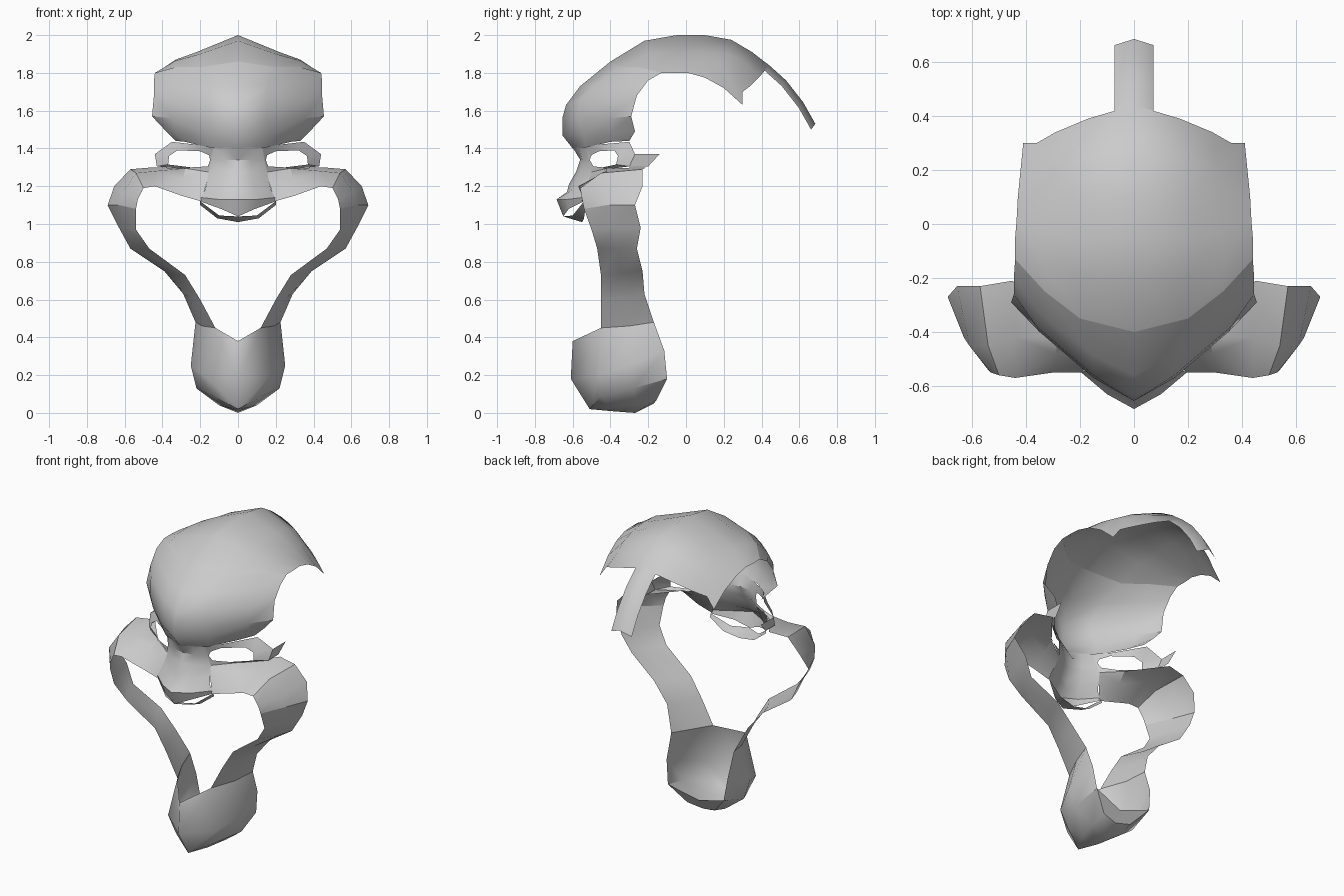
import bpy, bmesh, math


def loft(name, rows, closed=False):
    """Skin a sheet across rows of points (right half) and mirror it."""
    bm = bmesh.new()
    grid = [[bm.verts.new(p) for p in row] for row in rows]
    if closed:
        grid.append(grid[0])
    for a, b in zip(grid, grid[1:]):
        for i in range(len(a) - 1):
            bm.faces.new((a[i], a[i + 1], b[i + 1], b[i]))
    bmesh.ops.remove_doubles(bm, verts=bm.verts[:], dist=0.0005)
    me = bpy.data.meshes.new(name)
    bm.to_mesh(me)
    bm.free()
    ob = bpy.data.objects.new(name, me)
    bpy.context.collection.objects.link(ob)
    bpy.ops.object.select_all(action='DESELECT')
    ob.select_set(True)
    bpy.context.view_layer.objects.active = ob
    bpy.ops.object.shade_smooth_by_angle(angle=math.radians(35))
    mod = ob.modifiers.new("mirror", 'MIRROR')
    mod.use_clip = True
    return ob


# Forehead: brow underside up to the start of the cap
cap_front = [(0, -.40, 1.86), (.2, -.35, 1.83), (.33, -.25, 1.83), (.44, -.13, 1.80)]
loft("forehead", [
    [(0, -.60, 1.40), (.15, -.53, 1.405), (.28, -.40, 1.435), (.33, -.30, 1.44)],
    [(0, -.655, 1.47), (.17, -.54, 1.47), (.33, -.40, 1.48), (.38, -.27, 1.49)],
    [(0, -.655, 1.56), (.15, -.57, 1.56), (.35, -.40, 1.56), (.455, -.29, 1.57)],
    [(0, -.635, 1.63), (.15, -.56, 1.66), (.36, -.38, 1.66), (.445, -.26, 1.68)],
    [(0, -.56, 1.73), (.16, -.48, 1.74), (.35, -.33, 1.75), (.445, -.20, 1.76)],
    cap_front])

# Cap: ridged dome sweeping to the back
loft("skull_cap", [
    cap_front,
    [(0, -.22, 1.97), (.2, -.20, 1.90), (.33, -.16, 1.865), (.44, -.05, 1.80)],
    [(0, -.05, 2.0), (.22, -.05, 1.91), (.33, -.03, 1.87), (.435, .01, 1.80)],
    [(0, .10, 2.0), (.22, .10, 1.91), (.32, .10, 1.86), (.43, .10, 1.775)],
    [(0, .24, 1.975), (.2, .22, 1.90), (.31, .20, 1.84), (.42, .20, 1.72)],
    [(0, .35, 1.91), (.19, .31, 1.86), (.30, .27, 1.80), (.41, .30, 1.63)],
    [(0, .44, 1.84), (.17, .39, 1.78), (.29, .34, 1.73), (.36, .30, 1.70)]])

# Narrow strip hanging behind the cap
loft("back_strip", [[(0, y, z), (.073, y - .023, z - .03)] for y, z in
                    [(.43, 1.85), (.53, 1.76), (.62, 1.645), (.685, 1.53)]])

# Nose and bridge, from the tip up to the brow
loft("nose_bridge", [
    [(0, -.65, 1.04), (.09, -.62, 1.08), (.2, -.54, 1.12)],
    [(0, -.685, 1.13), (.1, -.63, 1.13), (.195, -.55, 1.14)],
    [(0, -.63, 1.17), (.09, -.61, 1.175), (.175, -.54, 1.18)],
    [(0, -.62, 1.21), (.08, -.59, 1.21), (.165, -.52, 1.22)],
    [(0, -.58, 1.28), (.07, -.56, 1.28), (.155, -.50, 1.275)],
    [(0, -.56, 1.34), (.07, -.55, 1.34), (.14, -.515, 1.34)],
    [(0, -.60, 1.405), (.07, -.57, 1.405), (.13, -.53, 1.405)]])
loft("nose_rim", [
    [(0, -.55, 1.01), (.11, -.54, 1.03), (.2, -.53, 1.10)],
    [(0, -.65, 1.04), (.1, -.60, 1.045), (.2, -.54, 1.12)]])

# Eye surround (inner and outer edge) and the temple point behind it
loft("eye_surround", [
    [(.147, -.51, 1.34), (.14, -.515, 1.34)],
    [(.16, -.49, 1.305), (.155, -.50, 1.275)],
    [(.25, -.44, 1.30), (.27, -.42, 1.29)],
    [(.37, -.37, 1.315), (.43, -.30, 1.305)],
    [(.365, -.36, 1.36), (.44, -.27, 1.37)],
    [(.32, -.38, 1.39), (.35, -.30, 1.435)],
    [(.2, -.46, 1.385), (.22, -.47, 1.42)],
    [(.155, -.50, 1.365), (.13, -.53, 1.405)]], closed=True)
loft("temple_point", [
    [(.43, -.30, 1.305), (.44, -.27, 1.37)],
    [(.43, -.20, 1.305), (.44, -.14, 1.37)]])

# Cheek: from the nose out to the widest point (back, middle, front edge)
cheek_end = [(.69, -.27, 1.10), (.63, -.42, 1.10), (.54, -.54, 1.08)]
loft("cheek", [
    [(.155, -.50, 1.275), (.165, -.52, 1.22), (.195, -.55, 1.12)],
    [(.28, -.42, 1.295), (.29, -.48, 1.24), (.30, -.55, 1.15)],
    [(.45, -.21, 1.30), (.44, -.42, 1.28), (.44, -.57, 1.20)],
    [(.57, -.23, 1.29), (.54, -.45, 1.27), (.50, -.56, 1.19)],
    [(.655, -.23, 1.20), (.61, -.45, 1.17), (.53, -.55, 1.13)],
    cheek_end])

# Jaw arm: curving down and inward to the chin
arm_end = [(.225, -.17, .48), (.19, -.30, .46), (.12, -.45, .45)]
loft("jaw_arm", [
    cheek_end,
    [(.63, -.24, .98), (.59, -.37, .98), (.54, -.50, .97)],
    [(.57, -.26, .87), (.54, -.36, .87), (.47, -.47, .87)],
    [(.39, -.23, .75), (.35, -.34, .74), (.28, -.45, .73)],
    [(.29, -.22, .63), (.26, -.33, .61), (.20, -.45, .60)],
    arm_end])

# Chin: faceted scoop, from the keel up to the rim
loft("chin", [
    [(0, -.51, .02), (0, -.38, .008), (0, -.27, .0), (0, -.17, .05)],
    [(0, -.51, .02), (.06, -.40, .03), (.1, -.26, .04), (.1, -.155, .07)],
    [(0, -.51, .02), (.13, -.45, .09), (.22, -.28, .13), (.2, -.10, .18)],
    [(0, -.61, .18), (.18, -.46, .20), (.25, -.30, .25), (.22, -.115, .33)],
    [(0, -.60, .38)] + arm_end[::-1]])
loft("chin_back", [
    [(.1, -.155, .07), (0, -.17, .05)],
    [(.2, -.10, .18), (0, -.13, .12)]])
